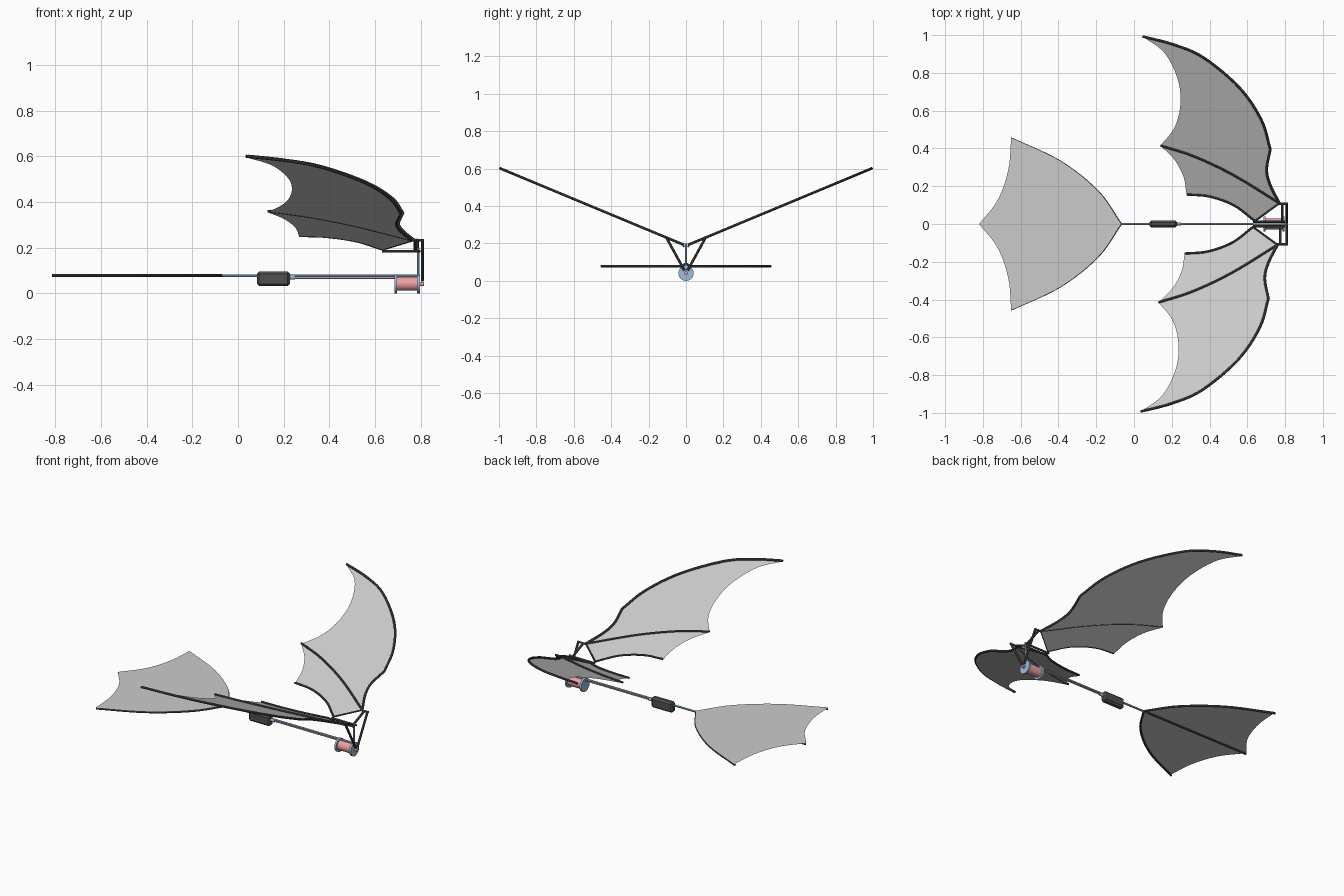
import bpy, bmesh
from math import pi
from mathutils import Vector

if "Cube" in bpy.data.objects:
    bpy.data.objects.remove(bpy.data.objects["Cube"])


def material(name, col):
    m = bpy.data.materials.new(name)
    m.diffuse_color = (*col, 1)
    m.use_nodes = True
    m.node_tree.nodes["Principled BSDF"].inputs["Base Color"].default_value = m.diffuse_color
    return m


BLUE = material("blue", (0.32, 0.52, 0.72))
RED = material("red", (0.85, 0.35, 0.35))
DARK = material("dark", (0.08, 0.08, 0.08))


def smooth_path(pts, n=6):
    """Catmull-Rom resampling of a short 2D point list."""
    p = [Vector(q) for q in pts]
    p = [2 * p[0] - p[1]] + p + [2 * p[-1] - p[-2]]
    out = []
    for i in range(1, len(p) - 2):
        a, b, c, d = p[i - 1:i + 3]
        for k in range(n):
            t = k / n
            out.append(0.5 * (2 * b + (c - a) * t + (2 * a - 5 * b + 4 * c - d) * t * t
                              + (3 * b - a - 3 * c + d) * t ** 3))
    return out + [p[-2]]


def rod(name, pts, r=0.006, mat=DARK):
    cu = bpy.data.curves.new(name, 'CURVE')
    cu.dimensions = '3D'
    cu.bevel_depth = r
    cu.bevel_resolution = 2
    cu.use_fill_caps = True
    sp = cu.splines.new('POLY')
    sp.points.add(len(pts) - 1)
    for q, v in zip(sp.points, pts):
        q.co = (*v, 1)
    ob = bpy.data.objects.new(name, cu)
    bpy.context.collection.objects.link(ob)
    bpy.ops.object.select_all(action='DESELECT')
    bpy.context.view_layer.objects.active = ob
    ob.select_set(True)
    bpy.ops.object.convert(target='MESH')
    ob = bpy.context.object
    ob.data.materials.clear()
    ob.data.materials.append(mat)
    bpy.ops.object.shade_smooth_by_angle()
    return ob


def drum(name, x0, x1, z, r, mat):
    bpy.ops.mesh.primitive_cylinder_add(vertices=32, radius=r, depth=x1 - x0,
                                        location=((x0 + x1) / 2, 0, z), rotation=(0, pi / 2, 0))
    ob = bpy.context.object
    ob.name = name
    ob.data.materials.append(mat)
    bpy.ops.object.shade_smooth_by_angle()


def sheet(name, panels):
    """Membrane made of flat outline panels."""
    bm = bmesh.new()
    for outline in panels:
        bm.faces.new([bm.verts.new(v) for v in outline])
    bmesh.ops.remove_doubles(bm, verts=bm.verts, dist=1e-4)
    bmesh.ops.triangulate(bm, faces=bm.faces)
    for f in bm.faces:
        if f.normal.z < 0:
            f.normal_flip()
    me = bpy.data.meshes.new(name)
    bm.to_mesh(me)
    bm.free()
    bpy.context.collection.objects.link(bpy.data.objects.new(name, me))


# wing plan curves (x, distance from centre line)
arm = smooth_path([(.77, .11), (.72, .21), (.703, .29), (.722, .395)])
finger = smooth_path([(.722, .395), (.675, .55), (.56, .72), (.37, .88), (.21, .95), (.045, .993)])
trail_a = smooth_path([(.045, .993), (.16, .907), (.232, .765), (.245, .63), (.214, .51), (.14, .415)])
rib_mid = smooth_path([(.14, .415), (.32, .357), (.53, .257), (.77, .11)])
trail_b = smooth_path([(.14, .415), (.214, .34), (.262, .25), (.278, .156)])
rib_root = smooth_path([(.278, .156), (.40, .145), (.53, .098), (.64, .015)])

for side, s, dx in (("left", 1, 0), ("right", -1, -0.01)):
    def lift(path, drop=0):
        return [Vector((p[0] + dx, s * p[1], .188 + .416 * p[1] - drop)) for p in path]

    sheet(side + "_wing_membrane", [
        lift(arm[:-1] + finger[:-1] + trail_a[:-1] + rib_mid[:-1], .005),
        lift(rib_mid[::-1][:-1] + trail_b[:-1] + rib_root, .005)])
    rod(side + "_wing_leading_spar", lift(arm + finger[1:]), .007)
    rod(side + "_wing_middle_rib", lift(rib_mid), .006)
    rod(side + "_wing_root_rib", lift(rib_root), .006)
    rod(side + "_wing_root_brace", lift([(.64, .015), (.77, .11)]), .005)
    # hinge, rocker arm, pivot pin and connecting rod
    rod(side + "_hinge_rod", [(.63, s * .012, .185), (.80, s * .012, .185)], .006)
    rod(side + "_rocker_arm", lift([(.785, .01), (.785, .11)]), .007)
    rod(side + "_pivot_pin", [(.765 + dx, s * .107, .233), (.814, s * .107, .233)], .006)
    rod(side + "_connecting_rod", [(.808, s * .107, .235), (.808, s * .008, .055)], .007)

# fuselage rods
rod("fuselage_rod", [(-.09, 0, .077), (.795, 0, .077)], .006, BLUE)
rod("front_post", [(.79, 0, .07), (.79, 0, .2)], .006, BLUE)
rod("motor_wire", [(.2, 0, .067), (.7, 0, .067)], .003, RED)

# motor with end flanges
drum("motor_body", .695, .79, .042, .03, RED)
drum("motor_rear_flange", .685, .697, .041, .041, BLUE)
drum("motor_front_flange", .785, .797, .041, .041, BLUE)
drum("motor_shaft", .79, .815, .041, .009, RED)

# battery pack
bpy.ops.mesh.primitive_cube_add(size=1, location=(.155, 0, .064))
battery = bpy.context.object
battery.name = "battery"
battery.scale = (.145, .038, .064)
bpy.ops.object.transform_apply(location=False, rotation=False, scale=True)
battery.data.materials.append(DARK)
bev = battery.modifiers.new("bevel", 'BEVEL')
bev.width = .01
bev.segments = 1
drum("battery_plug", .225, .25, .07, .009, BLUE)

# tail fan with ribs beneath
lead = smooth_path([(-.07, 0), (-.19, .172), (-.39, .333), (-.65, .457)])
rear = smooth_path([(-.65, .457), (-.665, .29), (-.72, .13), (-.82, 0)])
half = lead + rear[1:]
sheet("tail_membrane", [[(x, y, .085) for x, y in half]
                        + [(x, -y, .085) for x, y in half[::-1][1:-1]]])
for side, s in (("left", 1), ("right", -1)):
    rod(side + "_tail_rib", [(x, s * y * .99, .078) for x, y in lead], .006)
rod("centre_tail_rib", [(-.075, 0, .078), (-.815, 0, .078)], .006)
